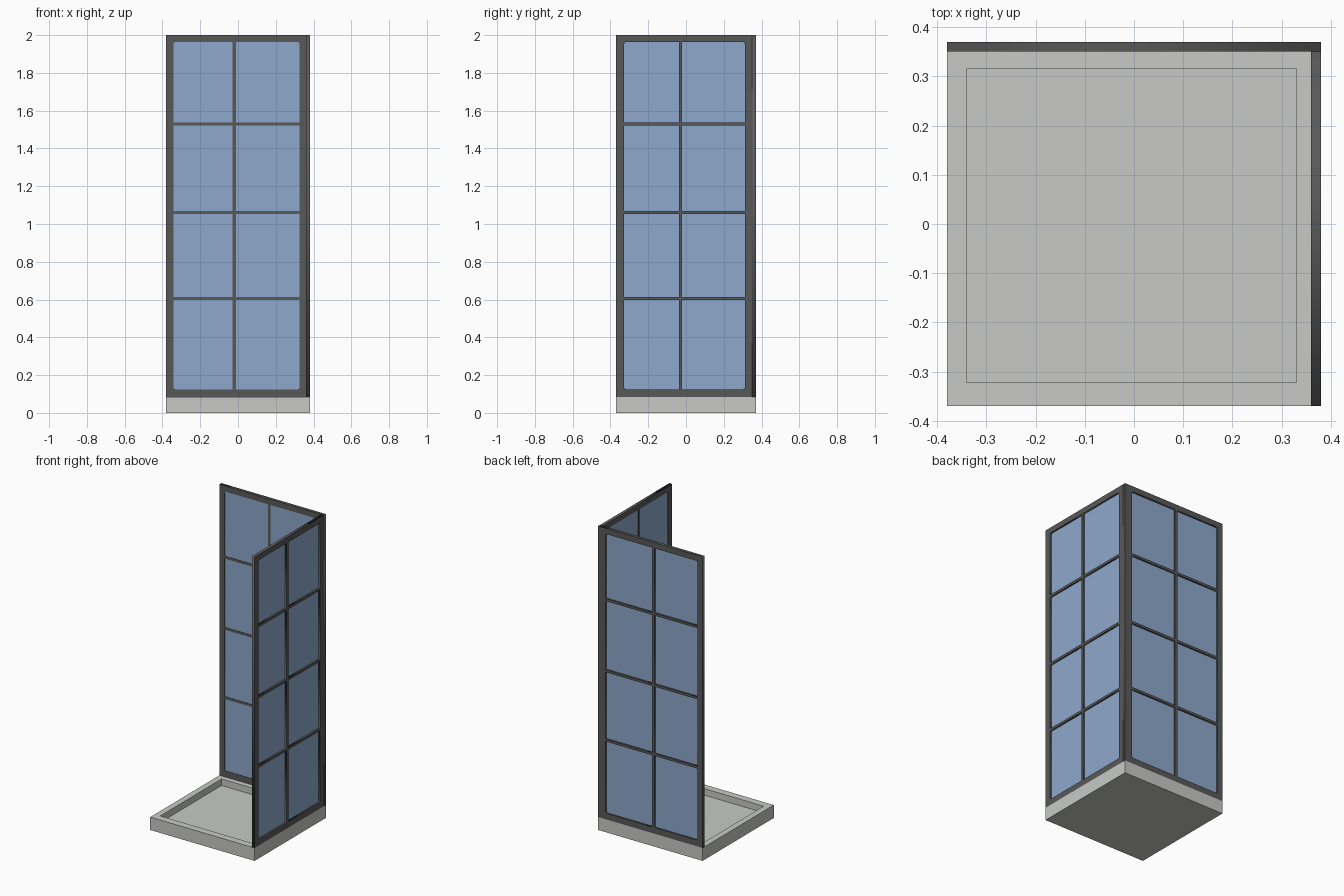
import bpy, bmesh, math

if "Cube" in bpy.data.objects:
    bpy.data.objects.remove(bpy.data.objects["Cube"])


def material(name, rgb):
    lin = [(c / 255 / 12.92) if c < 10 else ((c / 255 + 0.055) / 1.055) ** 2.4 for c in rgb]
    m = bpy.data.materials.new(name)
    m.diffuse_color = (*lin, 1)
    m.use_nodes = True
    m.node_tree.nodes["Principled BSDF"].inputs["Base Color"].default_value = m.diffuse_color
    return m


STONE = material("pale stone", (200, 202, 198))
METAL = material("dark metal", (89, 89, 89))
GLASS = material("blue glass", (141, 169, 204))


def add_object(name, bm, mat):
    bmesh.ops.recalc_face_normals(bm, faces=bm.faces)
    me = bpy.data.meshes.new(name)
    bm.to_mesh(me)
    bm.free()
    me.materials.append(mat)
    ob = bpy.data.objects.new(name, me)
    bpy.context.collection.objects.link(ob)
    return ob


def box(name, lo, hi, mat, place=lambda p: p):
    bm = bmesh.new()
    bmesh.ops.create_cube(bm, size=1)
    for v in bm.verts:
        v.co = place([lo[i] + (v.co[i] + 0.5) * (hi[i] - lo[i]) for i in range(3)])
    return add_object(name, bm, mat)


def rounded_rect(u0, u1, v0, v1, radii=(0, 0, 0, 0)):
    """Outline from lower left, anticlockwise, with one radius per corner."""
    pts = []
    corners = [(u0, v0, 1, 1), (u1, v0, -1, 1), (u1, v1, -1, -1), (u0, v1, 1, -1)]
    for k, ((u, v, du, dv), r) in enumerate(zip(corners, radii)):
        if r == 0:
            pts.append((u, v))
            continue
        for s in range(5):
            a = math.pi * (1 + k / 2 + s / 8)
            pts.append((u + du * r + r * math.cos(a), v + dv * r + r * math.sin(a)))
    return pts


def lattice(name, outer, us, vs, depth, place):
    """Flat frame with a grid of openings; only its outer corners are rounded."""
    loops = [rounded_rect(*outer)]
    for i, (u0, u1) in enumerate(us):
        for j, (v0, v1) in enumerate(vs):
            left, right = i == 0, i == len(us) - 1
            low, high = j == 0, j == len(vs) - 1
            flags = (left and low, right and low, right and high, left and high)
            loops.append(rounded_rect(u0, u1, v0, v1, [0.012 * f for f in flags]))
    cu = bpy.data.curves.new(name, 'CURVE')
    cu.dimensions, cu.fill_mode, cu.extrude = '2D', 'BOTH', depth / 2
    for pts in loops:
        sp = cu.splines.new('POLY')
        sp.points.add(len(pts) - 1)
        for p, (u, v) in zip(sp.points, pts):
            p.co = (u, v, 0, 1)
        sp.use_cyclic_u = True
    tmp = bpy.data.objects.new(name + "_outline", cu)
    bpy.context.collection.objects.link(tmp)
    bpy.context.view_layer.update()
    me = tmp.evaluated_get(bpy.context.evaluated_depsgraph_get()).to_mesh()
    bm = bmesh.new()
    bm.from_mesh(me)
    bpy.data.objects.remove(tmp)
    bmesh.ops.remove_doubles(bm, verts=bm.verts, dist=1e-5)
    for v in bm.verts:
        v.co = place((v.co.x, v.co.y, v.co.z + depth / 2))
    return add_object(name, bm, METAL)


# Shower tray with a sunken floor
TRAY_H, FLOOR = 0.085, 0.042
bm = bmesh.new()
rings = []
for x0, x1, y0, y1, z in [(-0.38, 0.38, -0.37, 0.37, 0), (-0.38, 0.38, -0.37, 0.37, TRAY_H),
                          (-0.34, 0.33, -0.322, 0.315, TRAY_H), (-0.34, 0.33, -0.322, 0.315, FLOOR)]:
    rings.append([bm.verts.new((x, y, z)) for x, y in rounded_rect(x0, x1, y0, y1)])
for a, b in zip(rings, rings[1:]):
    for i in range(4):
        bm.faces.new((a[i], a[(i + 1) % 4], b[(i + 1) % 4], b[i]))
bm.faces.new(rings[0])
bm.faces.new(rings[-1])
add_object("tray", bm, STONE)

# Drain cover
bm = bmesh.new()
bmesh.ops.create_cone(bm, cap_ends=True, segments=32, radius1=0.036, radius2=0.036, depth=0.004)
bmesh.ops.translate(bm, verts=bm.verts, vec=(0.263, -0.022, FLOOR + 0.001))
add_object("drain_cover", bm, STONE)

# Glazed walls: (along, up, outward) placed on the back and the right edge
rows = [(0.125, 0.597), (0.613, 1.053), (1.069, 1.521), (1.537, 1.963)]
walls = [
    ("back", (-0.38, 0.38), [(-0.342, -0.028), (-0.010, 0.326)],
     lambda p: (p[0], 0.35 + p[2], p[1])),
    ("right", (-0.37, 0.35), [(-0.328, -0.038), (-0.020, 0.312)],
     lambda p: (0.36 + p[2], p[0], p[1])),
]
for name, (a, b), cols, place in walls:
    lattice(name + "_frame", (a, b, TRAY_H, 2.0), cols, rows, 0.02, place)
    box(name + "_glass", (cols[0][0] - 0.01, 0.115, 0.003), (cols[-1][1] + 0.01, 1.973, 0.009),
        GLASS, place)
